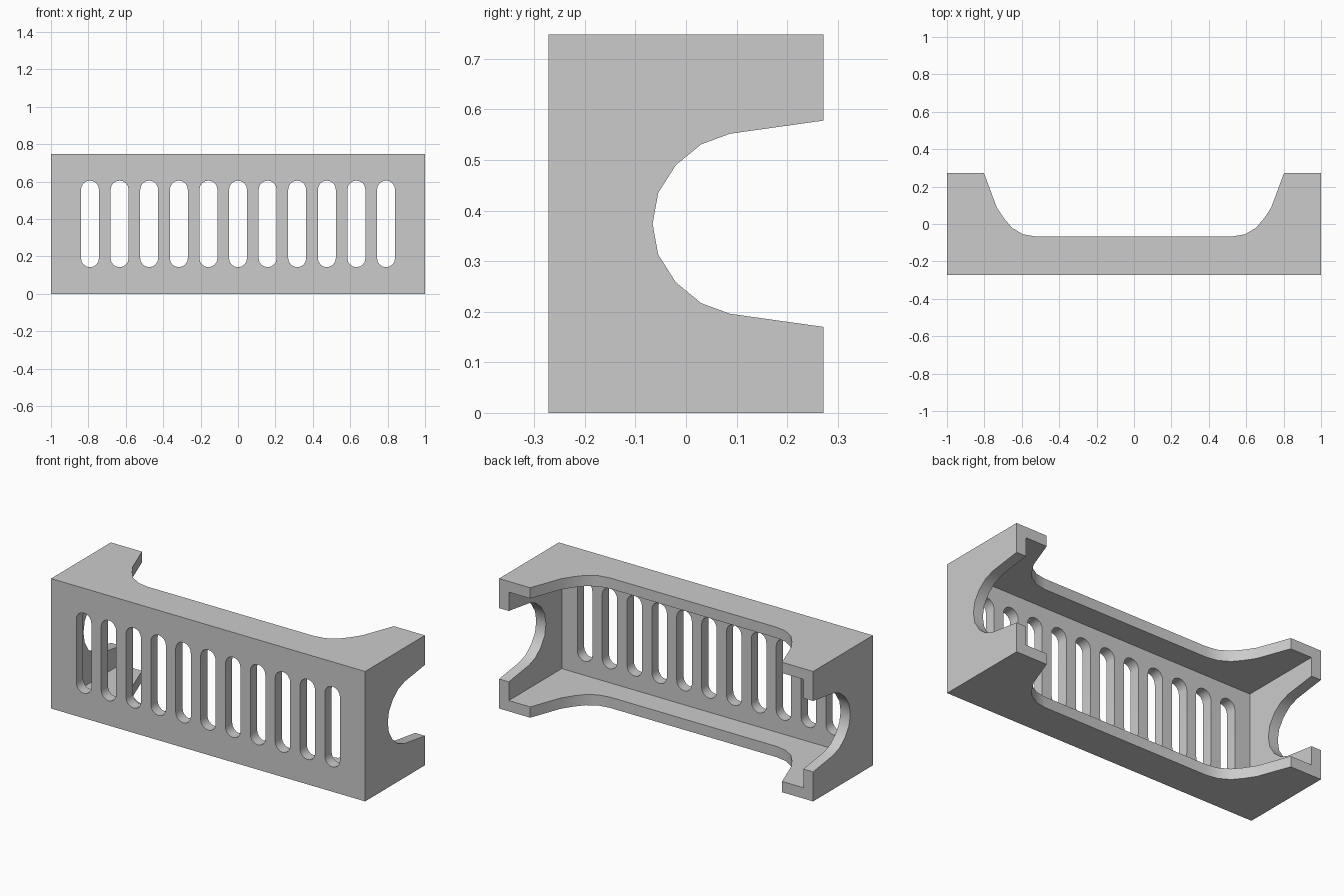
import bpy, bmesh, math
from mathutils import Vector

if "Cube" in bpy.data.objects:
    bpy.data.objects.remove(bpy.data.objects["Cube"])

H, D, T = 0.748, 0.272, 0.062      # height, half depth, wall thickness
ZC = H / 2


def prism(bm, pts, axis, lo, hi):
    """Closed prism from a 2D outline, extruded along an axis."""
    def place(a, b, t):
        return {'x': (t, a, b), 'y': (a, t, b), 'z': (a, b, t)}[axis]
    face = bm.faces.new([bm.verts.new(place(a, b, lo)) for a, b in pts])
    out = bmesh.ops.extrude_face_region(bm, geom=[face])
    verts = [v for v in out['geom'] if isinstance(v, bmesh.types.BMVert)]
    bmesh.ops.translate(bm, verts=verts, vec=Vector(place(0, 0, hi - lo)))


def make(name, prisms):
    bm = bmesh.new()
    for p in prisms:
        prism(bm, *p)
    bmesh.ops.recalc_face_normals(bm, faces=bm.faces)
    mesh = bpy.data.meshes.new(name)
    bm.to_mesh(mesh)
    bm.free()
    ob = bpy.data.objects.new(name, mesh)
    bpy.context.collection.objects.link(ob)
    return ob


def rect(a0, a1, b0, b1):
    return [(a0, b0), (a1, b0), (a1, b1), (a0, b1)]


def slot(cx, w=0.048, h=0.2315, n=8):
    pts = []
    for s in (1, -1):
        for i in range(n + 1):
            a = math.pi * i / n
            pts.append((cx + s * w * math.cos(a), ZC + s * (h - w + w * math.sin(a))))
    return pts


# Outer block
body = make("vented_housing", [(rect(-1, 1, -D, D), 'z', 0, H)])

# Hollow interior, open at the back
hollow = make("hollow_cutter", [(rect(-1 + T, 1 - T, T, H - T), 'y', -D + T, D + 0.2)])

# Row of eleven rounded slots in the front wall
slots = make("slot_cutter", [(slot(0.1583 * i), 'y', -D - 0.1, -D + T + 0.05)
                             for i in range(-5, 6)])

# Curved cutouts: end walls (along x), top and bottom walls (along z)
depth = [0.272, 0.087, 0.03, -0.02, -0.055]
end_half = [0.204, 0.178, 0.157, 0.116, 0.061]
end = list(zip(depth, end_half))
end_pts = ([(D + 0.1, 0.204)] + end + [(-0.066, 0)]
           + [(y, -z) for y, z in reversed(end)] + [(D + 0.1, -0.204)])
ends = make("end_cutter", [([(y, ZC + z) for y, z in end_pts], 'x', -1.2, 1.2)])

top = list(zip([0.802, 0.733, 0.695, 0.653, 0.594, 0.53], depth + [-0.066]))
top_pts = ([(0.802, D + 0.1)] + top
           + [(-x, y) for x, y in reversed(top)] + [(-0.802, D + 0.1)])
tops = make("top_bottom_cutter", [(top_pts, 'z', -0.2, H + 0.2)])

# Apply the cuts and discard the cutters
bpy.context.view_layer.objects.active = body
body.select_set(True)
for cutter in (hollow, slots, ends, tops):
    cutter.hide_render = True
    mod = body.modifiers.new("cut", 'BOOLEAN')
    mod.operation = 'DIFFERENCE'
    mod.solver = 'EXACT'
    mod.object = cutter
    bpy.ops.object.modifier_apply(modifier=mod.name)
    bpy.data.objects.remove(cutter)

bpy.ops.object.shade_smooth_by_angle(angle=math.radians(30))
